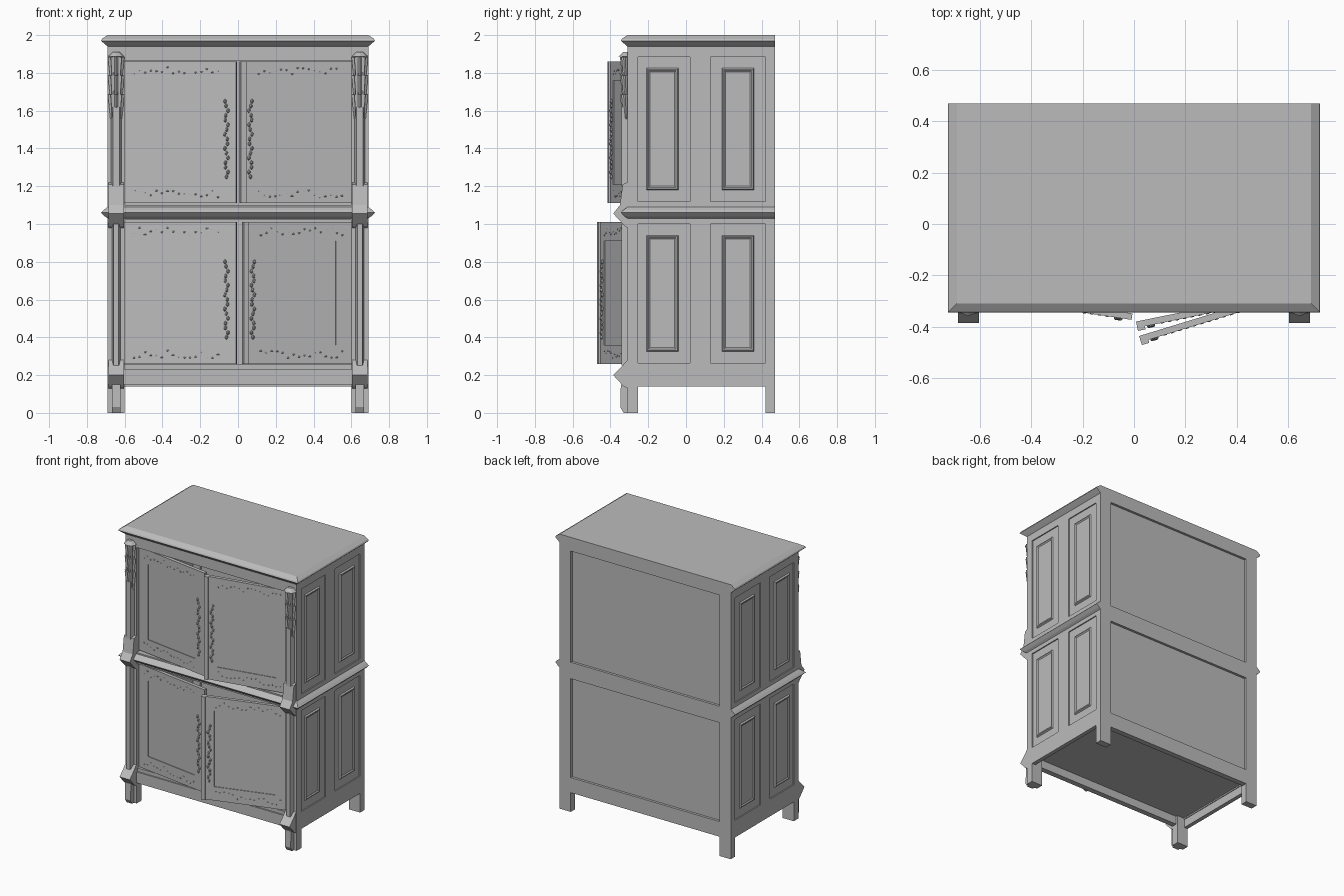
import bpy, bmesh, math, random
from mathutils import Matrix, Vector

random.seed(4)
cube = bpy.data.objects.get("Cube")
if cube:
    bpy.data.objects.remove(cube, do_unlink=True)

# Single grey finish
GREY = (0.5, 0.5, 0.5, 1)
finish = bpy.data.materials.new("plain grey")
finish.use_nodes = True
finish.diffuse_color = GREY
finish.node_tree.nodes["Principled BSDF"].inputs["Base Color"].default_value = GREY

# Main dimensions
SIDE, FRONT, BACK = 0.69, -0.31, 0.47
POST = 0.6
FLOOR, MIDDLE, TOP = 0.14, 1.03, 1.95


def finish_object(name, bm):
    bmesh.ops.recalc_face_normals(bm, faces=bm.faces)
    mesh = bpy.data.meshes.new(name)
    bm.to_mesh(mesh)
    bm.free()
    mesh.materials.append(finish)
    obj = bpy.data.objects.new(name, mesh)
    bpy.context.collection.objects.link(obj)
    return obj


def add_box(bm, xs, ys, zs):
    """Box between the given pairs of limits, in any order."""
    size = [abs(a[1] - a[0]) for a in (xs, ys, zs)]
    mid = Vector([sum(a) / 2 for a in (xs, ys, zs)])
    bmesh.ops.create_cube(bm, size=1, matrix=Matrix.Translation(mid) @ Matrix.Diagonal((*size, 1)))


def boxes(name, items):
    bm = bmesh.new()
    for xs, ys, zs in items:
        add_box(bm, xs, ys, zs)
    return finish_object(name, bm)


def loft(bm, rings):
    """Closed solid through rings of equal length."""
    loops = [[bm.verts.new(p) for p in ring] for ring in rings]
    count = len(loops[0])
    for low, high in zip(loops, loops[1:]):
        for i in range(count):
            j = (i + 1) % count
            bm.faces.new((low[i], low[j], high[j], high[i]))
    bm.faces.new(loops[0])
    bm.faces.new(loops[-1])


def moulding(name, levels, back=BACK):
    """Ledge wrapping front and sides, from (height, outset) levels."""
    bm = bmesh.new()
    loft(bm, [[(-SIDE - out, FRONT - out, z), (SIDE + out, FRONT - out, z),
               (SIDE + out, back, z), (-SIDE - out, back, z)] for z, out in levels])
    return finish_object(name, bm)


def side_prism(name, profile, x_low, x_high):
    """Profile of (y, z) points extruded across x."""
    bm = bmesh.new()
    loft(bm, [[(x, y, z) for y, z in profile] for x in (x_low, x_high)])
    return finish_object(name, bm)


# Cornice and waist moulding
moulding("cornice", [(1.94, 0), (1.95, 0.012), (1.97, 0.035), (1.98, 0.03), (2.0, 0)])
moulding("waist_moulding", [(MIDDLE, 0), (1.04, 0.015), (1.06, 0.035), (1.075, 0.02), (1.09, 0)])

# Front frame rails, cabinet floor and shelf
across = (-POST, POST)
boxes("front_rails", [
    (across, (FRONT, FRONT + 0.04), (1.865, TOP)),
    (across, (FRONT, FRONT + 0.04), (FLOOR + 0.01, 0.23)),
    (across, (FRONT + 0.01, FRONT + 0.04), (0.23, 0.255)),
    (across, (FRONT, FRONT + 0.04), (MIDDLE - 0.01, 1.1))])
for name, z in (("cabinet_floor", 0.21), ("middle_shelf", 1.06)):
    boxes(name, [((-0.67, 0.67), (FRONT + 0.03, BACK - 0.02), (z, z + 0.02))])

# Back frame and recessed back boards
boxes("back_rails", [(across, (BACK - 0.04, BACK), zs)
                     for zs in ((FLOOR, 0.25), (0.97, 1.09), (1.9, TOP))])
boxes("back_boards", [(across, (BACK - 0.035, BACK - 0.018), (0.2, 1.94))])

panel_spans = [(-0.27, 0.02), (0.13, 0.42)]
panel_heights = [(0.265, 1.0), (1.12, 1.885)]

for s, hand in ((1, "left"), (-1, "right")):
    # Side wall: plate, stiles and rails
    outer = (s * (SIDE - 0.03), s * SIDE)
    stiles = [(outer, ys, (FLOOR, TOP)) for ys in ((FRONT, -0.27), (0.02, 0.13), (0.42, BACK))]
    rails = [(outer, (FRONT, BACK), zs) for zs in ((FLOOR, 0.265), (1.0, 1.12), (1.885, TOP))]
    plate = [((s * 0.655, s * (SIDE - 0.008)), (FRONT + 0.01, BACK - 0.01), (0.2, 1.94))]
    boxes(hand + "_side_wall", stiles + rails + plate)

    # Raised panels with sloping edges
    bm = bmesh.new()
    for y0, y1 in panel_spans:
        for z0, z1 in panel_heights:
            rings = []
            for x, m in ((SIDE - 0.012, 0.058), (SIDE + 0.002, 0.066), (SIDE + 0.002, 0.072),
                         (SIDE - 0.004, 0.08)):
                rings.append([(s * x, y0 + m, z0 + m), (s * x, y1 - m, z0 + m),
                              (s * x, y1 - m, z1 - m), (s * x, y0 + m, z1 - m)])
            loft(bm, rings)
    finish_object(hand + "_side_panels", bm)

    # Corner posts running down into legs
    post_x = (s * POST, s * SIDE)
    boxes(hand + "_front_post", [(post_x, (FRONT, -0.255), (0, TOP))])
    boxes(hand + "_back_post", [(post_x, (0.42, BACK), (0, TOP))])

    # Pointed blocks at the foot and waist, and the shaped foot front
    side_prism(hand + "_foot_block", [(FRONT, 0.13), (-0.33, 0.14), (-0.385, 0.2),
                                      (-0.345, 0.24), (FRONT, 0.28)], s * 0.603, s * 0.685)
    side_prism(hand + "_waist_block", [(FRONT, 0.98), (-0.325, 0.99), (-0.385, 1.055), (-0.35, 1.1),
                                       (-0.335, 1.21), (FRONT, 1.22)], s * 0.603, s * 0.685)
    side_prism(hand + "_foot_front", [(FRONT, 0), (-0.33, 0), (-0.348, 0.03), (-0.345, 0.15),
                                      (FRONT, 0.15)], s * 0.622, s * 0.668)

    # Slender columns with chamfered fronts
    middle = s * 0.645
    bm = bmesh.new()
    for bottom, top, width in ((0.25, 1.0, 0.022), (1.2, 1.62, 0.028)):
        loft(bm, [[(middle - width, FRONT, z), (middle - width * 0.6, -0.342, z),
                   (middle + width * 0.6, -0.342, z), (middle + width, FRONT, z)]
                  for z in (bottom, top)])
    finish_object(hand + "_columns", bm)

    # Carved leaf drop: tiers of flared leaves under a small cap
    bm = bmesh.new()
    for tier in range(3):
        base = 1.56 + tier * 0.1
        for k in range(-2, 3):
            turn = k * 0.7
            cx = middle + 0.027 * math.sin(turn)
            cy = FRONT - 0.004 - 0.018 * math.cos(turn)
            spot = Matrix.Translation((cx, cy, base + 0.06)) @ Matrix.Rotation(turn, 4, "Z")
            bmesh.ops.create_cone(bm, segments=4, cap_ends=True, radius1=0.004, radius2=0.018,
                                  depth=0.13, matrix=spot)
    for z, low, high, depth in ((1.872, 0.018, 0.026, 0.03), (1.898, 0.045, 0.018, 0.025)):
        bmesh.ops.create_cone(bm, segments=8, cap_ends=True, radius1=low, radius2=high, depth=depth,
                              matrix=Matrix.Translation((middle, FRONT - 0.004, z)))
    finish_object(hand + "_leaf_carving", bm)


def bump(bm, x, z, wide, deep, tall):
    spot = Matrix.Translation((x, 0, z)) @ Matrix.Diagonal((wide, deep, tall, 1))
    bmesh.ops.create_icosphere(bm, subdivisions=1, radius=1, matrix=spot)


def door(name, s, z0, z1, degrees):
    """Framed door hung at the post, standing ajar."""
    width, thick, edge = 0.597, 0.025, 0.1
    bm = bmesh.new()

    def part(u0, u1, front, low, high):
        add_box(bm, (-s * u0, -s * u1), (front, thick), (low, high))

    part(0, 0.085, 0, z0, z1)
    part(0.51, width, 0, z0, z1)
    part(0.085, 0.51, 0, z0, z0 + edge)
    part(0.085, 0.51, 0, z1 - edge, z1)
    part(0.08, 0.515, 0.005, z0 + 0.09, z1 - 0.09)
    # Meeting strip on one leaf
    if s > 0:
        part(width - 0.028, width + 0.002, -0.012, z0, z1)
    # Scrolling relief beside the meeting edge
    for i in range(17):
        z = z0 + 0.14 + i * 0.025
        sway = 0.009 * math.sin(i * 1.9)
        bump(bm, -s * (width - 0.052 + sway), z, 0.009, 0.011, 0.013)
    # Low scattered relief on the rails
    for rail in (z0 + 0.05, z1 - 0.05):
        for i in range(16):
            u = 0.05 + i * 0.03
            bump(bm, -s * u, rail + random.uniform(-0.02, 0.02), 0.009, 0.003, 0.004)
    obj = finish_object(name, bm)
    obj.location = (s * POST, -0.285, 0)
    obj.rotation_euler.z = s * math.radians(degrees)


# Four doors
door("upper_left_door", 1, 1.11, 1.86, 11.5)
door("upper_right_door", -1, 1.11, 1.86, 8.5)
door("lower_left_door", 1, 0.26, 1.01, 17)
door("lower_right_door", -1, 0.26, 1.01, 8.5)
